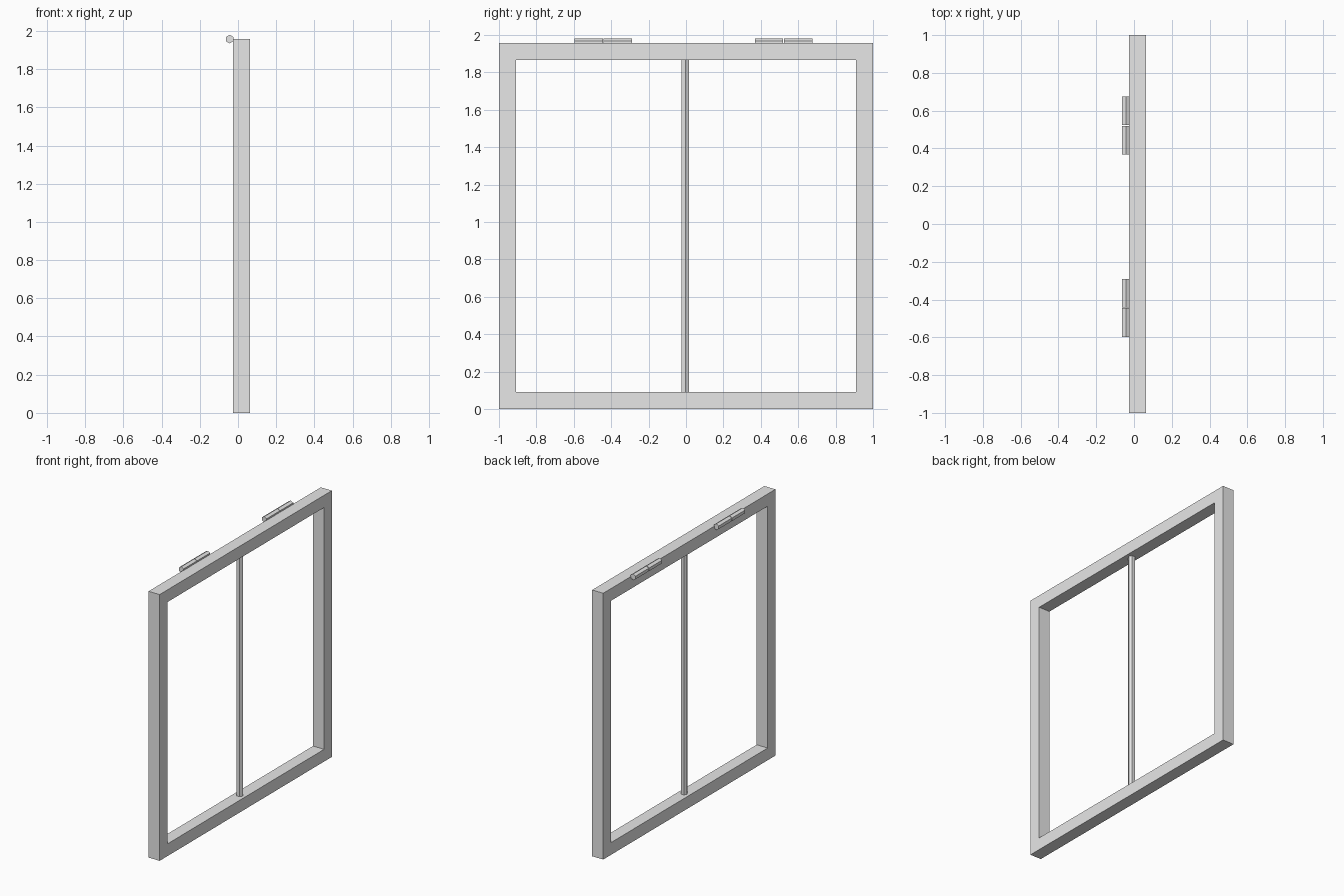
import bpy
import bmesh
from math import radians
from mathutils import Matrix

cube = bpy.data.objects.get("Cube")
if cube:
    bpy.data.objects.remove(cube, do_unlink=True)

# Single plain grey for all parts
grey = bpy.data.materials.new("light grey")
grey.use_nodes = True
colour = (0.8, 0.8, 0.8, 1)
grey.diffuse_color = colour
grey.node_tree.nodes["Principled BSDF"].inputs["Base Color"].default_value = colour

X_BACK, X_FRONT = -0.027, 0.063
HEIGHT, RAIL = 1.957, 0.09
X_MID = (X_BACK + X_FRONT) / 2


def add_object(name, bm):
    bmesh.ops.recalc_face_normals(bm, faces=bm.faces)
    mesh = bpy.data.meshes.new(name)
    bm.to_mesh(mesh)
    bm.free()
    mesh.materials.append(grey)
    obj = bpy.data.objects.new(name, mesh)
    bpy.context.collection.objects.link(obj)
    return obj


def hex_rod(name, radius, length, matrix):
    bm = bmesh.new()
    bmesh.ops.create_cone(bm, cap_ends=True, segments=6, radius1=radius,
                          radius2=radius, depth=length, matrix=matrix)
    return add_object(name, bm)


# Window frame: nested rectangles bridged into a ring, then extruded in depth
bm = bmesh.new()
rings = []
for inset in (0, RAIL):
    y, low, high = 1 - inset, inset, HEIGHT - inset
    rings.append([bm.verts.new((X_BACK, *p))
                  for p in ((-y, low), (y, low), (y, high), (-y, high))])
outer, inner = rings
for i in range(4):
    j = (i + 1) % 4
    bm.faces.new((outer[i], outer[j], inner[j], inner[i]))
ring = bmesh.ops.extrude_face_region(bm, geom=bm.faces[:], use_keep_orig=True)
front = [v for v in ring["geom"] if isinstance(v, bmesh.types.BMVert)]
bmesh.ops.translate(bm, verts=front, vec=(X_FRONT - X_BACK, 0, 0))
add_object("window_frame", bm)

# Central bar: six-sided, with edges facing front and back of the pane
turn = Matrix.Rotation(radians(90), 4, "Z")
bar_place = Matrix.Translation((X_MID, -0.004, HEIGHT / 2))
hex_rod("centre_bar", 0.024, HEIGHT - 2 * RAIL, bar_place @ turn)

# Hinge barrels: two short six-sided knuckles per hinge, edge upwards
lay_down = Matrix.Rotation(radians(90), 4, "X")
hinges = {"front": (-0.597, -0.445, -0.441, -0.290),
          "back": (0.368, 0.518, 0.524, 0.676)}
for side, (a, b, c, d) in hinges.items():
    for part, start, end in (("first", a, b), ("second", c, d)):
        place = Matrix.Translation((-0.0435, (start + end) / 2, HEIGHT))
        rod = hex_rod(f"{side}_hinge_{part}_knuckle", 0.0225, end - start,
                      place @ lay_down)
        # Turn the cross-section so a point of the hexagon is at the top
        top = max(v.co.z for v in rod.data.vertices) - HEIGHT
        if top < 0.022:
            rod.data.transform(place @ Matrix.Rotation(radians(30), 4, "Y")
                               @ place.inverted())
